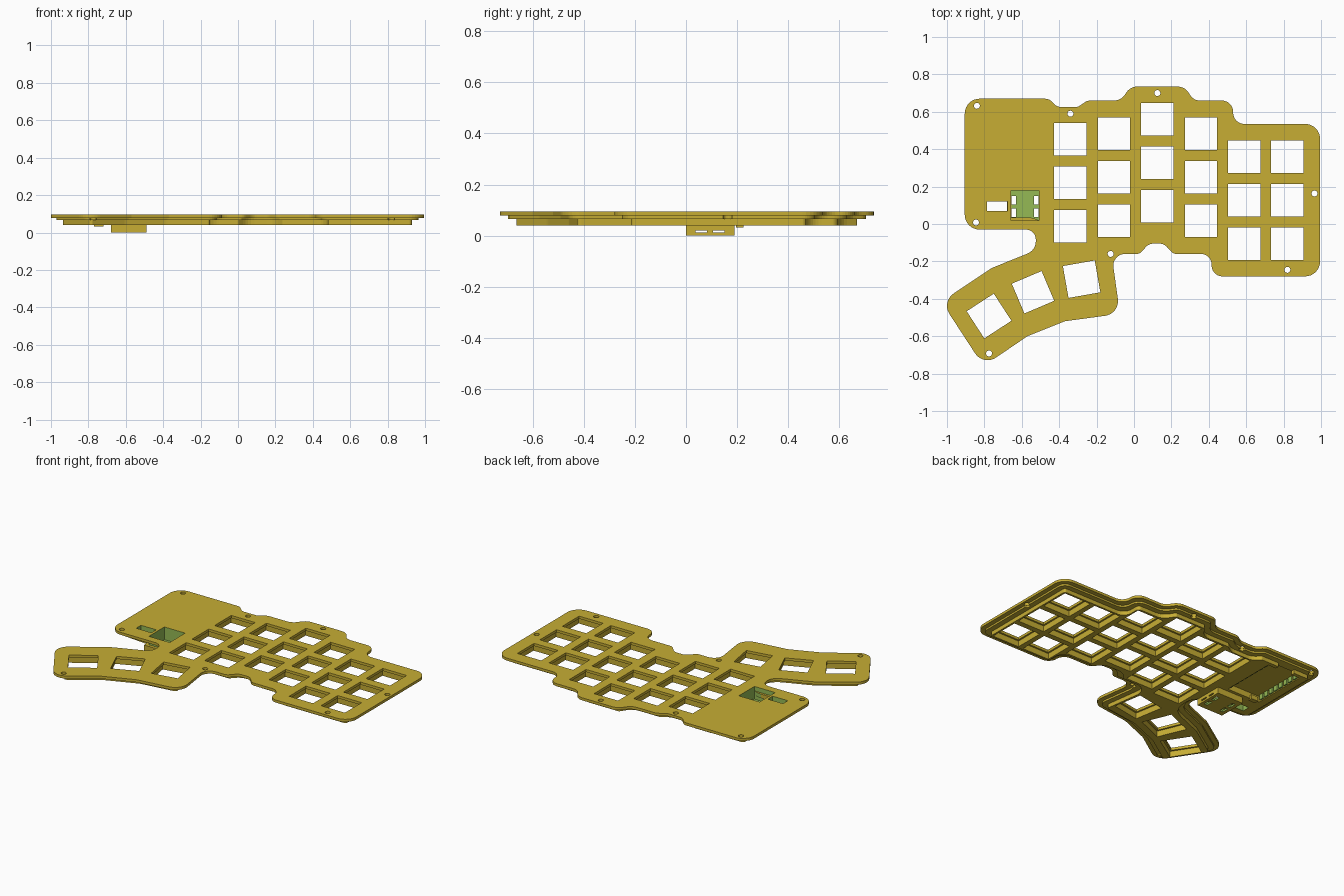
import bpy, bmesh, math
from mathutils import Vector

if "Cube" in bpy.data.objects:
    bpy.data.objects.remove(bpy.data.objects["Cube"])

def material(name, col):
    m = bpy.data.materials.new(name)
    m.diffuse_color = (*col, 1)
    m.use_nodes = True
    m.node_tree.nodes["Principled BSDF"].inputs["Base Color"].default_value = m.diffuse_color
    return m

MUSTARD = material("mustard", (0.57, 0.42, 0.034))
GREEN = material("leaf_green", (0.30, 0.49, 0.09))

# Clockwise case outline: sharp corner x, y and its fillet radius
OUTLINE = [(-.905, .67, .08), (-.455, .67, .05), (-.41, .625, .05), (-.30, .625, .05),
           (-.25, .66, .05), (-.07, .66, .07), (-.02, .735, .07), (.27, .735, .07),
           (.32, .66, .06), (.53, .66, .09), (.53, .535, .07), (.995, .535, .08),
           (.995, -.28, .08), (.415, -.28, .08), (.415, -.16, .07), (.21, -.16, .04),
           (.16, -.105, .05), (.08, -.105, .05), (.03, -.16, .04), (-.12, -.16, .07),
           (-.075, -.48, .08), (-.37, -.52, .02), (-.57, -.60, .02), (-.805, -.76, .08),
           (-1.03, -.415, .08), (-.76, -.235, .02), (-.525, -.14, .07),
           (-.525, -.03, .07), (-.905, -.03, .08)]

def outline(d):
    """Outline moved inward by d, with filleted corners."""
    n = len(OUTLINE)
    p = [Vector(c[:2]) for c in OUTLINE]
    corners = []
    for i in range(n):
        a = (p[i] - p[i - 1]).normalized()
        b = (p[(i + 1) % n] - p[i]).normalized()
        na, nb = Vector((a.y, -a.x)), Vector((b.y, -b.x))
        convex = a.x * b.y - a.y * b.x < 0
        r = OUTLINE[i][2]
        r = max(r - d, .012) if convex else r + d
        corners.append((p[i] + (na + nb) * d / (1 + na.dot(nb)), r))
    pts = []
    for i in range(n):
        c, r = corners[i]
        u, v = corners[i - 1][0] - c, corners[(i + 1) % n][0] - c
        lim = .48 * min(u.length, v.length)
        u.normalize()
        v.normalize()
        half = u.angle(v) / 2
        t = min(r / math.tan(half), lim)
        r = t * math.tan(half)
        mid = c + (u + v).normalized() * (r / math.sin(half))
        s, e = c + u * t - mid, c + v * t - mid
        sweep = math.pi - 2 * half
        sign = 1 if s.x * e.y - s.y * e.x > 0 else -1
        steps = max(2, round(sweep / .2))
        a0 = math.atan2(s.y, s.x)
        for k in range(steps + 1):
            a = a0 + sign * sweep * k / steps
            pts.append((mid.x + r * math.cos(a), mid.y + r * math.sin(a)))
    return pts

def rect(x0, x1, y0, y1):
    return [(x0, y0), (x1, y0), (x1, y1), (x0, y1)]

def square(x, y, size, deg=0):
    a, h = math.radians(deg), size / 2
    return [(x + u * h * math.cos(a) - v * h * math.sin(a),
             y + u * h * math.sin(a) + v * h * math.cos(a))
            for u, v in ((-1, -1), (1, -1), (1, 1), (-1, 1))]

def circle(x, y, r, n=20):
    return [(x + r * math.cos(math.tau * k / n), y + r * math.sin(math.tau * k / n)) for k in range(n)]

def slab(name, loops, z0, z1, mat=MUSTARD):
    """Extrude the first loop, with the other loops as holes."""
    bm = bmesh.new()
    for loop in loops:
        vs = [bm.verts.new((x, y, z0)) for x, y in loop]
        for i in range(len(vs)):
            bm.edges.new((vs[i - 1], vs[i]))
    bmesh.ops.triangle_fill(bm, use_beauty=True, use_dissolve=False, edges=bm.edges[:])
    res = bmesh.ops.extrude_face_region(bm, geom=bm.faces[:])
    top = [g for g in res["geom"] if isinstance(g, bmesh.types.BMVert)]
    bmesh.ops.translate(bm, verts=top, vec=(0, 0, z1 - z0))
    bmesh.ops.recalc_face_normals(bm, faces=bm.faces[:])
    me = bpy.data.meshes.new(name)
    bm.to_mesh(me)
    bm.free()
    me.materials.append(mat)
    ob = bpy.data.objects.new(name, me)
    bpy.context.collection.objects.link(ob)
    return ob

def cut(ob, loops, z0, z1):
    """Subtract a prism for every loop."""
    for loop in loops:
        tool = slab("cutter", [loop], z0, z1)
        tool.hide_render = True
        mod = ob.modifiers.new("cut", "BOOLEAN")
        mod.operation, mod.solver, mod.object = "DIFFERENCE", "EXACT", tool
        bpy.context.view_layer.objects.active = ob
        bpy.ops.object.modifier_apply(modifier=mod.name)
        bpy.data.objects.remove(tool)

def paint_inside(ob, regions):
    """Green on faces lining the given x/y regions, except undersides."""
    ob.data.materials.append(GREEN)
    for f in ob.data.polygons:
        c = f.center
        for x0, x1, y0, y1 in regions:
            if x0 < c.x < x1 and y0 < c.y < y1 and f.normal.z > -.5:
                if ob.name == "socket_floor" or abs(f.normal.z) < .5:
                    f.material_index = 1

# Key positions: columns of three plus the fanned thumb keys
COLUMNS = [(-.34, .453), (-.107, .483), (.125, .56), (.358, .483), (.59, .36), (.82, .36)]
KEYS = [(x, y - .2325 * k, 0) for x, y in COLUMNS for k in range(3)]
KEYS += [(-.775, -.492, 33), (-.54, -.365, 23), (-.28, -.295, 10)]
SCREWS = [(-.84, .632), (-.34, .59), (.125, .70), (.965, .163),
          (.82, -.245), (-.125, -.16), (-.845, .008), (-.775, -.692)]
SOCKET = (-.658, -.508, .02, .18)
SLOT = (-.785, -.675, .07, .12)
openings = [rect(*SOCKET), rect(*SLOT)]
lining = [(r[0] - .005, r[1] + .005, r[2] - .005, r[3] + .005) for r in (SOCKET, SLOT)]

# Top plate with key cutouts and screw holes
plate = slab("top_plate", [outline(0)] + openings + [square(x, y, .173, a) for x, y, a in KEYS]
             + [circle(x, y, .016) for x, y in SCREWS], .078, .095)

# Stepped underside frame: wider key openings, controller pocket, screw reliefs
pocket = rect(-.79, -.55, .21, .58)
wells = [square(x, y, .195, a) for x, y, a in KEYS]
step = slab("frame_step", [outline(.03)] + openings + [pocket] + wells, .066, .078)
cut(step, [circle(x, y, .018) for x, y in SCREWS], .05, .09)
frame = slab("lower_frame", [outline(.065)] + openings + [pocket] + wells, .04, .066)
cut(frame, [circle(x, y, .03) for x, y in SCREWS], .03, .08)
cut(frame, [rect(-.73, -.61, .56, .66)], .03, .08)

# Jack socket box hanging below the frame, with side windows
box = (-.68, -.49, 0.0, .19)
notches = [rect(x, x + .024, y, y + .045) for x in (-.656, -.534) for y in (.037, .105)]
floor = slab("socket_floor", [rect(*box)] + notches, 0, .012)
walls = slab("socket_walls", [rect(*box), rect(*SOCKET)], .012, .04)
cut(walls, [rect(-.75, -.42, y, y + .045) for y in (.037, .105)], .005, .021)

for ob in (plate, step, frame, floor, walls):
    paint_inside(ob, lining)

# Controller pin rests along the pocket sides
for side, x in (("left", -.79), ("right", -.56)):
    for k in range(8):
        y = .225 + .044 * k
        slab(f"{side}_pin_rest_{k}", [rect(x, x + .01, y, y + .03)], .045, .078, GREEN)

# Small retaining tab at the pocket edge
slab("retaining_tab", [rect(-.77, -.72, .195, .225)], .032, .06)
